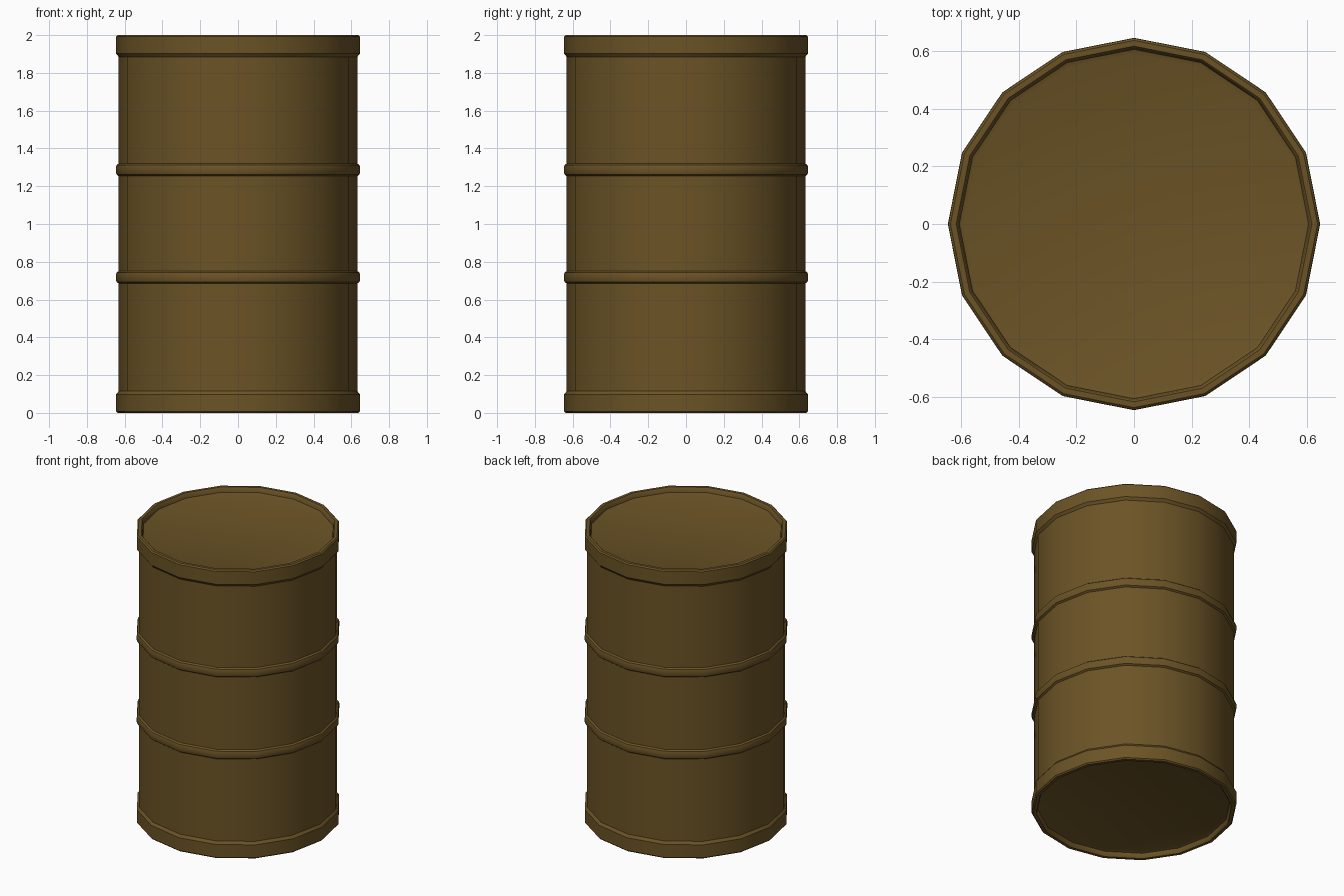
import bpy, bmesh, math

if "Cube" in bpy.data.objects:
    bpy.data.objects.remove(bpy.data.objects["Cube"])

SIDES = 16
brown = bpy.data.materials.new("olive brown paint")
brown.diffuse_color = (0.147, 0.087, 0.019, 1)
brown.use_nodes = True
brown.node_tree.nodes["Principled BSDF"].inputs["Base Color"].default_value = brown.diffuse_color

# Half profile of the drum wall (radius, height), top rim down to the middle
half = [(0.59, 1.962), (0.607, 1.968), (0.612, 1.993), (0.618, 2.0), (0.638, 2.0),
        (0.646, 1.992), (0.646, 1.903), (0.632, 1.885)]
# One rolled hoop
def hoop(z):
    return [(0.632, z + 0.033), (0.643, z + 0.025), (0.647, z + 0.012),
            (0.647, z - 0.012), (0.643, z - 0.025), (0.632, z - 0.033)]

# Bottom rim mirrors the top rim
foot = [(r, 2.0 - z) for r, z in reversed(half)]
profile = half + hoop(1.287) + hoop(0.718) + foot

# Revolve into a closed sixteen-sided drum
bm = bmesh.new()
rings = []
for r, z in profile:
    rings.append([bm.verts.new((r * math.cos(2 * math.pi * i / SIDES),
                                r * math.sin(2 * math.pi * i / SIDES), z))
                  for i in range(SIDES)])
for a, b in zip(rings, rings[1:]):
    for i in range(SIDES):
        j = (i + 1) % SIDES
        bm.faces.new((a[i], b[i], b[j], a[j]))
bm.faces.new(rings[0])                  # lid
bm.faces.new(list(reversed(rings[-1])))  # base
bmesh.ops.recalc_face_normals(bm, faces=bm.faces)
mesh = bpy.data.meshes.new("steel_drum")
bm.to_mesh(mesh)
bm.free()
mesh.materials.append(brown)
drum = bpy.data.objects.new("steel_drum", mesh)
bpy.context.collection.objects.link(drum)

# Smooth sides, crisp rims
bpy.context.view_layer.objects.active = drum
drum.select_set(True)
bpy.ops.object.shade_smooth_by_angle(angle=math.radians(30))
